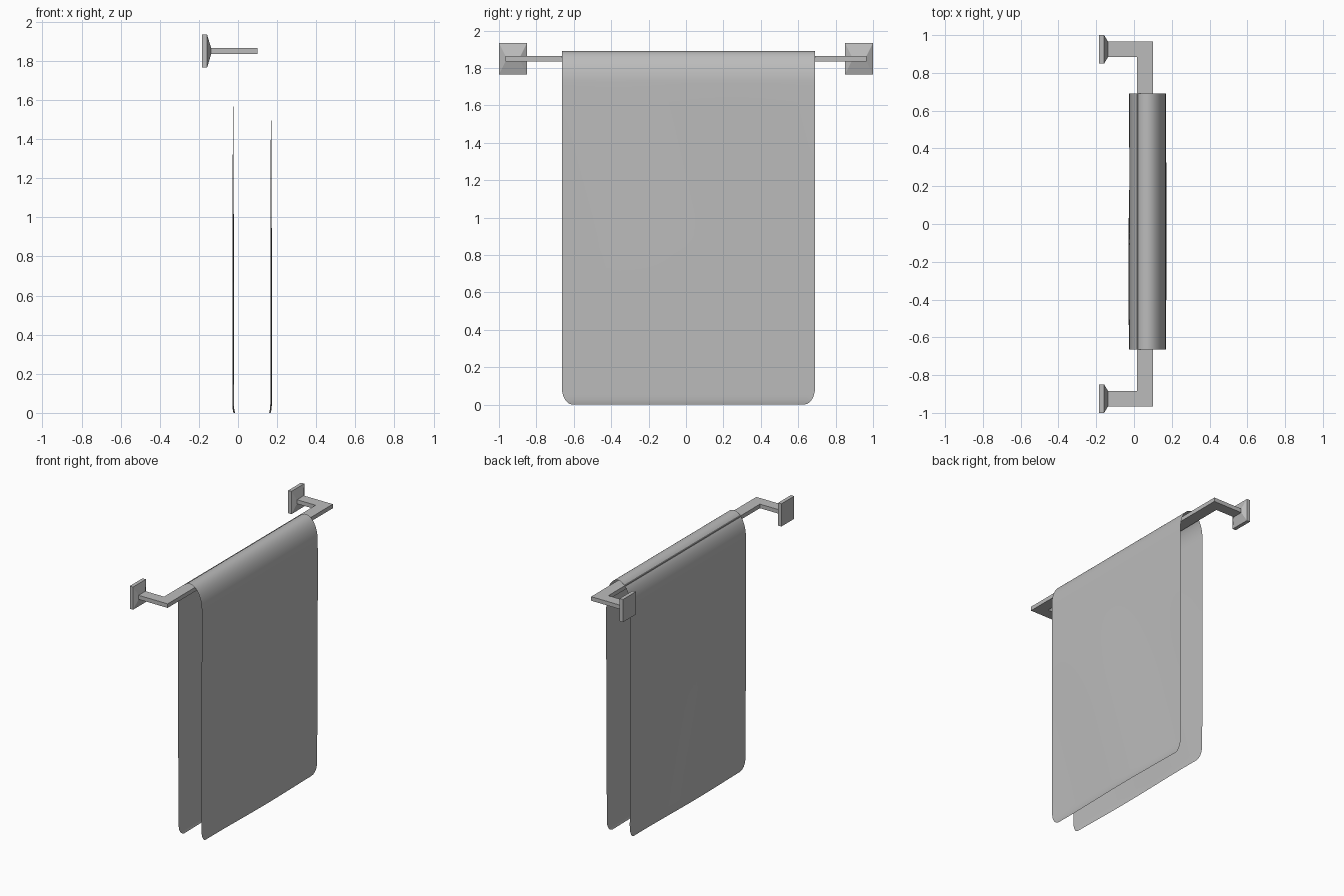
import bpy, bmesh, math

cube = bpy.data.objects.get("Cube")
if cube:
    bpy.data.objects.remove(cube, do_unlink=True)

grey = bpy.data.materials.new("soft_grey")
grey.use_nodes = True
grey.diffuse_color = (0.5, 0.5, 0.5, 1)
grey.node_tree.nodes["Principled BSDF"].inputs["Base Color"].default_value = (0.5, 0.5, 0.5, 1)


def add_object(name, bm):
    bmesh.ops.recalc_face_normals(bm, faces=bm.faces)
    mesh = bpy.data.meshes.new(name)
    bm.to_mesh(mesh)
    bm.free()
    mesh.materials.append(grey)
    obj = bpy.data.objects.new(name, mesh)
    bpy.context.collection.objects.link(obj)
    return obj


BAR_Z, BAR_H, ARM_Y, ARM_W = 1.85, 0.03, 0.925, 0.08
END = ARM_Y + ARM_W / 2
INNER = ARM_Y - ARM_W / 2

# Rail: one flat bar bent square at both ends
bm = bmesh.new()
outline = [(-0.14, -END), (0.10, -END), (0.10, END), (-0.14, END),
           (-0.14, INNER), (0.015, INNER), (0.015, -INNER), (-0.14, -INNER)]
face = bm.faces.new([bm.verts.new((x, y, BAR_Z - BAR_H / 2)) for x, y in outline])
ext = bmesh.ops.extrude_face_region(bm, geom=[face])
top = [v for v in ext["geom"] if isinstance(v, bmesh.types.BMVert)]
bmesh.ops.translate(bm, verts=top, vec=(0, 0, BAR_H))
add_object("towel_rail", bm)


# Wall plates: square block tapering to the rail
def wall_plate(name, side):
    bm = bmesh.new()
    rings = []
    for x, hy, hz in ((-0.185, 0.075, 0.084), (-0.158, 0.075, 0.084),
                      (-0.137, ARM_W / 2, BAR_H / 2)):
        rings.append([bm.verts.new((x, side * ARM_Y + sy * hy, BAR_Z + sz * hz))
                      for sy, sz in ((-1, -1), (1, -1), (1, 1), (-1, 1))])
    for a, b in zip(rings, rings[1:]):
        for i in range(4):
            j = (i + 1) % 4
            bm.faces.new((a[i], a[j], b[j], b[i]))
    bm.faces.new(rings[0])
    bm.faces.new(rings[-1])
    add_object(name, bm)


wall_plate("front_wall_plate", -1)
wall_plate("back_wall_plate", 1)

# Towel: thin sheet draped over the rail, lower corners rounded
MID_X, HALF_X, SHOULDER, PEAK = 0.072, 0.097, 1.72, 1.89
hem = [0, 0.004, 0.012, 0.025, 0.045, 0.07, 0.1]
drop = hem + [0.1 + (SHOULDER - 0.1) * i / 16 for i in range(1, 17)]
profile = [(MID_X - HALF_X, z) for z in drop]
for i in range(1, 24):
    a = math.pi * (1 - i / 24)
    profile.append((MID_X + HALF_X * math.cos(a),
                    SHOULDER + (PEAK - SHOULDER) * math.sin(a)))
profile += [(MID_X + HALF_X, z) for z in reversed(drop)]

bm = bmesh.new()
columns, rows = 40, []
for x, z in profile:
    t = max(0, 1 - z / 0.09)
    half = 0.677 - 0.06 * (1 - math.sqrt(1 - t * t))
    hang = max(0, 1 - z / SHOULDER)
    row = []
    for c in range(columns + 1):
        y = 0.013 + half * (2 * c / columns - 1)
        side = 1 if x > MID_X else -1
        ripple = 0.004 * math.sin(5 * y + side + 1.5 * z) * min(1, 2 * hang)
        curl = 0.006 * max(0, 1 - z / 0.04) ** 2
        row.append(bm.verts.new((x + ripple - side * curl, y, z)))
    rows.append(row)
for a, b in zip(rows, rows[1:]):
    for i in range(columns):
        bm.faces.new((a[i], b[i], b[i + 1], a[i + 1]))
for f in bm.faces:
    f.smooth = True
add_object("towel", bm)
